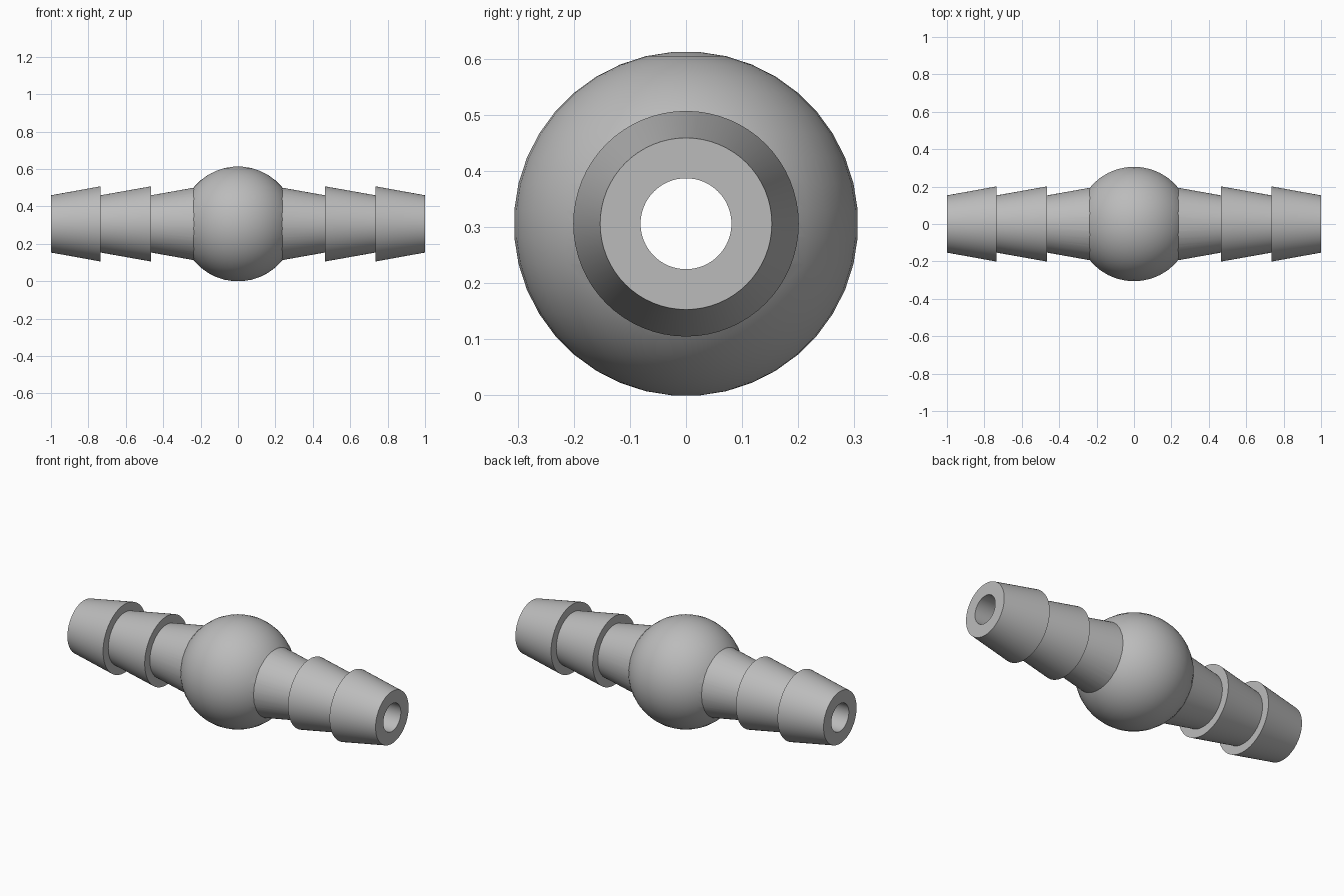
import bpy, bmesh, math
from mathutils import Matrix

cube = bpy.data.objects.get("Cube")
if cube:
    bpy.data.objects.remove(cube)

BALL_R = 0.307
AXIS_Z = 0.306
BORE_R = 0.081

grey = bpy.data.materials.new("plain grey")
grey.use_nodes = True
grey.diffuse_color = (0.5, 0.5, 0.5, 1)
grey.node_tree.nodes["Principled BSDF"].inputs["Base Color"].default_value = grey.diffuse_color


def lathe(name, profile, sides, along_x):
    """Closed solid turned from (radius, height) pairs listed bottom to top."""
    bm = bmesh.new()
    rings = []
    for r, h in profile:
        angles = [math.tau * i / sides for i in range(sides)]
        rings.append([bm.verts.new((r * math.cos(a), r * math.sin(a), h)) for a in angles])
    for low, high in zip(rings, rings[1:]):
        for i in range(sides):
            j = (i + 1) % sides
            bm.faces.new((low[i], low[j], high[j], high[i]))
    bm.faces.new(rings[0][::-1])
    bm.faces.new(rings[-1])
    if along_x:
        bm.transform(Matrix.Rotation(math.pi / 2, 4, 'Y'))
    bm.transform(Matrix.Translation((0, 0, AXIS_Z)))
    bmesh.ops.recalc_face_normals(bm, faces=bm.faces)
    mesh = bpy.data.meshes.new(name)
    bm.to_mesh(mesh)
    bm.free()
    mesh.materials.append(grey)
    obj = bpy.data.objects.new(name, mesh)
    bpy.context.collection.objects.link(obj)
    return obj


# Barbed stem: three tapers per side, mirrored about the middle
tip, lip = 0.153, 0.201
half = [(0.187, 0.2), (lip, 0.465), (tip, 0.465), (lip, 0.735), (tip, 0.735), (tip, 1.0)]
half = [(0.15, 0.195), (0.201, 0.195), (tip, 0.465), (lip, 0.465),
        (tip, 0.735), (lip, 0.735), (tip, 1.0)]
stem = lathe("barbed_stem", [(r, -x) for r, x in reversed(half)] + half, 64, True)

# Central ball with small flat poles
steps = 20
ball_profile = []
for k in range(steps):
    a = math.pi * (k + 0.5) / steps
    ball_profile.append((BALL_R * math.sin(a), -BALL_R * math.cos(a)))
fitting = lathe("hose_connector", ball_profile, 2 * steps, False)

# Bore running end to end
bore = lathe("bore_cutter", [(BORE_R, -1.1), (BORE_R, 1.1)], 64, True)

for operation, helper in (('UNION', stem), ('DIFFERENCE', bore)):
    helper.hide_render = True
    mod = fitting.modifiers.new(operation.title(), 'BOOLEAN')
    mod.operation = operation
    mod.solver = 'EXACT'
    mod.object = helper

# Apply the cuts, then drop the helpers
bpy.context.view_layer.update()
result = fitting.evaluated_get(bpy.context.evaluated_depsgraph_get())
final_mesh = bpy.data.meshes.new_from_object(result)
fitting.modifiers.clear()
fitting.data = final_mesh
for helper in (stem, bore):
    bpy.data.objects.remove(helper)

bpy.ops.object.select_all(action='DESELECT')
fitting.select_set(True)
bpy.context.view_layer.objects.active = fitting
bpy.ops.object.shade_smooth_by_angle(angle=math.radians(30))
